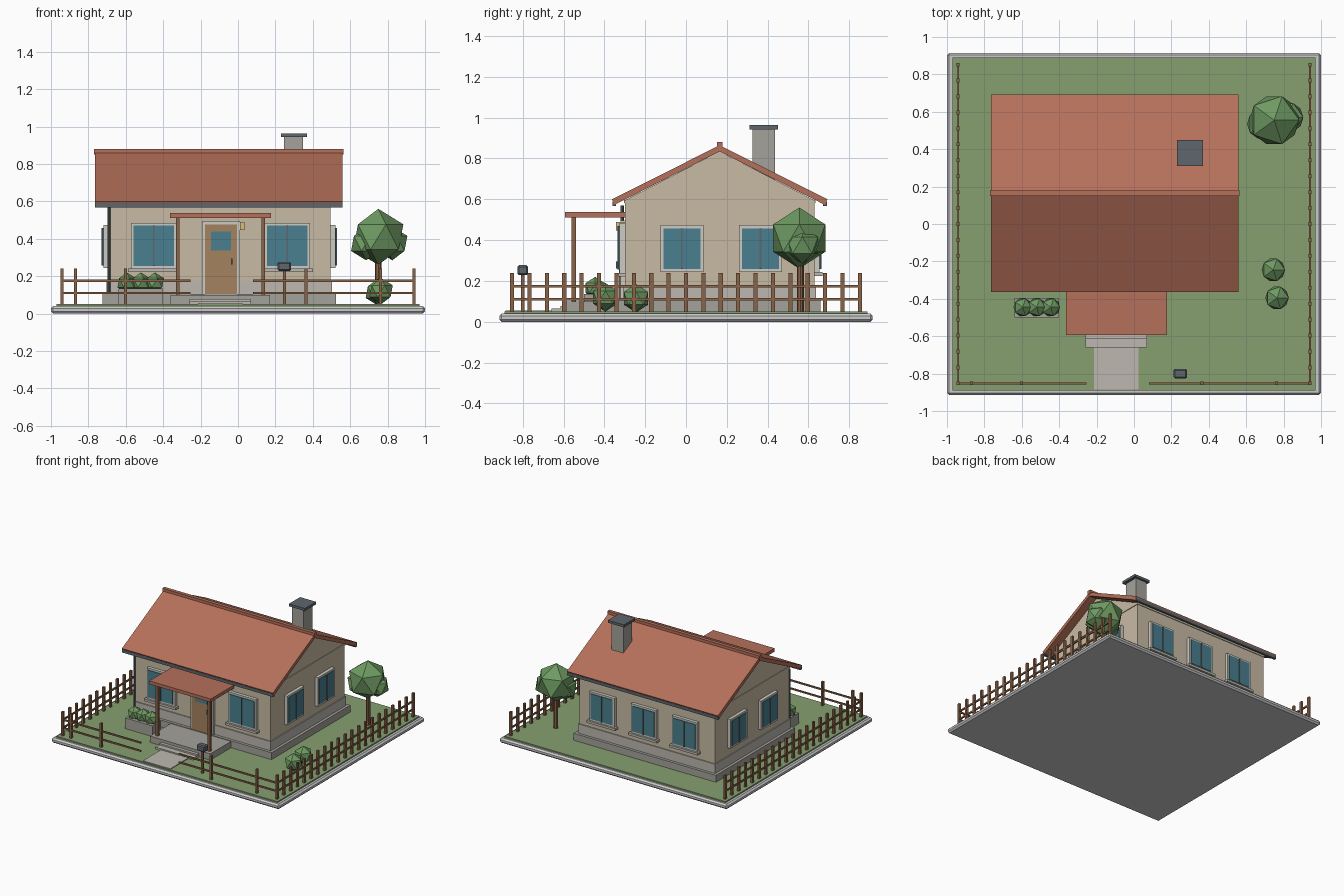
import bpy, math

if "Cube" in bpy.data.objects:
    bpy.data.objects.remove(bpy.data.objects["Cube"])

def mat(name, hexcol):
    m = bpy.data.materials.new(name)
    c = [int(hexcol[i:i + 2], 16) / 255 for i in (0, 2, 4)]
    m.diffuse_color = [((v + .055) / 1.055) ** 2.4 for v in c] + [1]
    m.use_nodes = True
    m.node_tree.nodes["Principled BSDF"].inputs["Base Color"].default_value = m.diffuse_color
    return m

ROOF, WALL = mat("roof", "B5705A"), mat("wall", "C8BBA4")
GRASS, LEAF = mat("grass", "86A070"), mat("leaf", "6E9A62")
GLASS, WOOD = mat("glass", "4A7F8E"), mat("wood", "8A6448")
DOOR, FRAME = mat("door", "A5825F"), mat("frame", "CFCBC2")
STONE, PAVE = mat("stone", "A5A29B"), mat("pave", "BDB9B0")
SLATE, LAMP = mat("slate", "5E666C"), mat("lamp", "D8BF80")

def mesh(name, verts, faces, m):
    me = bpy.data.meshes.new(name)
    me.from_pydata(verts, [], faces)
    ob = bpy.data.objects.new(name, me)
    bpy.context.collection.objects.link(ob)
    if m:
        me.materials.append(m)
    return ob

def box(name, x, y, z, m=None, bevel=0):
    """Box from (min, max) ranges."""
    v = [(a, b, c) for a in sorted(x) for b in sorted(y) for c in sorted(z)]
    f = [(0, 1, 3, 2), (4, 6, 7, 5), (0, 4, 5, 1), (2, 3, 7, 6), (0, 2, 6, 4), (1, 5, 7, 3)]
    ob = mesh(name, v, f, m)
    if bevel:
        b = ob.modifiers.new("bevel", 'BEVEL')
        b.width, b.segments = bevel, 1
    return ob

def prism(name, prof, x0, x1, m):
    """Extrude a (y, z) profile along x."""
    n = len(prof)
    v = [(x, y, z) for x in (x0, x1) for y, z in prof]
    f = [tuple(range(n))[::-1], tuple(range(n, 2 * n))]
    f += [(i, (i + 1) % n, n + (i + 1) % n, n + i) for i in range(n)]
    return mesh(name, v, f, m)

def blob(name, loc, r):
    bpy.ops.mesh.primitive_ico_sphere_add(subdivisions=1, radius=r, location=loc)
    ob = bpy.context.object
    ob.name = name
    ob.data.materials.append(LEAF)
    return ob

def cyl(name, loc, r, h, m, sides=8):
    bpy.ops.mesh.primitive_cylinder_add(vertices=sides, radius=r, depth=h,
                                        location=(loc[0], loc[1], loc[2] + h / 2))
    bpy.context.object.name = name
    bpy.context.object.data.materials.append(m)

# Ground
box("base_slab", (-1, 1), (-.915, .915), (0, .04), None, .012)
box("lawn", (-.97, .97), (-.89, .89), (.03, .05), GRASS)
box("path", (-.215, .025), (-.885, -.60), (.04, .056), PAVE)

# House body
YC, X0, X1, Y0, Y1 = .165, -.695, .495, -.30, .63
box("plinth", (X0 - .03, X1 + .03), (Y0 - .03, Y1 + .03), (.04, .105), STONE)
box("plinth_band", (X0 - .008, X1 + .008), (Y0 - .008, Y1 + .008), (.10, .178), PAVE)
prism("walls", [(Y0, .1), (Y1, .1), (Y1, .595), (YC, .835), (Y0, .595)], X0, X1, WALL)
box("eaves_band", (X0 - .005, X1 + .005), (Y0 - .005, Y1 + .005), (.583, .597), WALL)

# Roof
prism("roof", [(YC - .515, .573), (YC, .835), (YC + .515, .573), (YC + .528, .60),
               (YC, .865), (YC - .528, .60)], -.765, .56, ROOF)
box("ridge_cap", (-.77, .565), (YC - .014, YC + .014), (.85, .88), ROOF)
for s in (-1, 1):
    box("gutter", (-.765, .56), (YC + s * .507, YC + s * .525), (.567, .59), SLATE)
cyl("downpipe", (-.69, -.312, .1), .008, .47, SLATE)

# Chimney
box("chimney", (.245, .348), (.325, .435), (.66, .945), STONE)
box("chimney_cap", (.23, .37), (.31, .45), (.943, .963), SLATE)

# Windows: u along the wall, d outward from it
def window(side, u, w=.21, h0=.243, h1=.473, sill=False):
    def part(name, u0, u1, d0, d1, z0, z1, m):
        if side in ("front", "back"):
            y, s = (Y0, -1) if side == "front" else (Y1, 1)
            box(name, (u0, u1), (y + s * d0, y + s * d1), (z0, z1), m)
        else:
            x, s = (X0, -1) if side == "left" else (X1, 1)
            box(name, (x + s * d0, x + s * d1), (u0, u1), (z0, z1), m)
    a, b, t = u - w / 2, u + w / 2, .015
    n = side + "_window_"
    part(n + "frame_left", a, a + t, -.01, .025, h0, h1, FRAME)
    part(n + "frame_right", b - t, b, -.01, .025, h0, h1, FRAME)
    part(n + "frame_top", a, b, -.01, .025, h1 - t, h1, FRAME)
    part(n + "frame_bottom", a, b, -.01, .025, h0, h0 + t, FRAME)
    part(n + "glass", a + t, b - t, -.01, .03, h0 + t, h1 - t, GLASS)
    part(n + "mullion", u - .004, u + .004, 0, .035, h0 + t, h1 - t, SLATE)
    if sill:
        part(n + "sill", a - .015, b + .015, -.01, .04, h0 - .018, h0, PAVE)

for x in (-.45, .263):
    window("front", x, .245, .24, .485, True)
for x in (.28, -.085, -.445):
    window("back", x, .22, sill=True)
for side in ("left", "right"):
    for y in (-.02, .365):
        window(side, y)

# Door and lamp
box("door_frame", (-.193, .01), (-.32, -.29), (.10, .495), FRAME)
box("door", (-.177, -.006), (-.328, -.30), (.105, .477), DOOR)
box("door_glass", (-.144, -.037), (-.333, -.32), (.337, .44), GLASS)
box("door_handle", (-.037, -.029), (-.343, -.32), (.262, .295), SLATE)
box("wall_lamp", (.01, .036), (-.342, -.295), (.447, .49), LAMP)

# Porch
box("porch_deck", (-.36, .17), (-.59, -.30), (.04, .10), STONE)
box("step_upper", (-.26, .07), (-.615, -.55), (.04, .078), PAVE)
box("step_lower", (-.26, .07), (-.66, -.55), (.04, .066), PAVE)
box("porch_roof", (-.363, .176), (-.593, -.30), (.512, .538), ROOF)
for x in (-.322, .135):
    box("porch_post", (x - .01, x + .01), (-.56, -.54), (.1, .515), WOOD)

# Fence
def post(x, y):
    box("fence_post", (x - .008, x + .008), (y - .01, y + .01), (.045, .24), WOOD)

for x in (-.94, .94):
    for i in range(21):
        post(x, -.852 + i * .0852)
    for z in (.11, .175):
        box("side_rail", (x - .005, x + .005), (-.855, .855), (z - .006, z + .006), WOOD)
for x in (-.868, -.602, .363, .763):
    post(x, -.852)
for a, b in ((-.94, -.255), (.08, .94)):
    for z in (.11, .175):
        box("front_rail", (a, b), (-.857, -.847), (z - .006, z + .006), WOOD)

# Mailbox
box("mailbox_post", (.241, .257), (-.808, -.792), (.045, .24), WOOD)
box("mailbox", (.212, .284), (-.826, -.774), (.228, .277), SLATE, .008)

# Tree, shrubs and planter
cyl("tree_trunk", (.75, .56, .045), .017, .30, WOOD)
blob("tree_crown", (.75, .555, .41), .15)
blob("tree_crown_left", (.685, .535, .375), .09)
blob("tree_crown_right", (.825, .57, .375), .09)
blob("shrub", (.745, -.245, .115), .07)
blob("shrub", (.765, -.395, .12), .07)
box("planter", (-.64, -.40), (-.50, -.395), (.04, .135), STONE)
for x in (-.595, -.52, -.445):
    blob("planter_shrub", (x, -.445, .165), .055)
